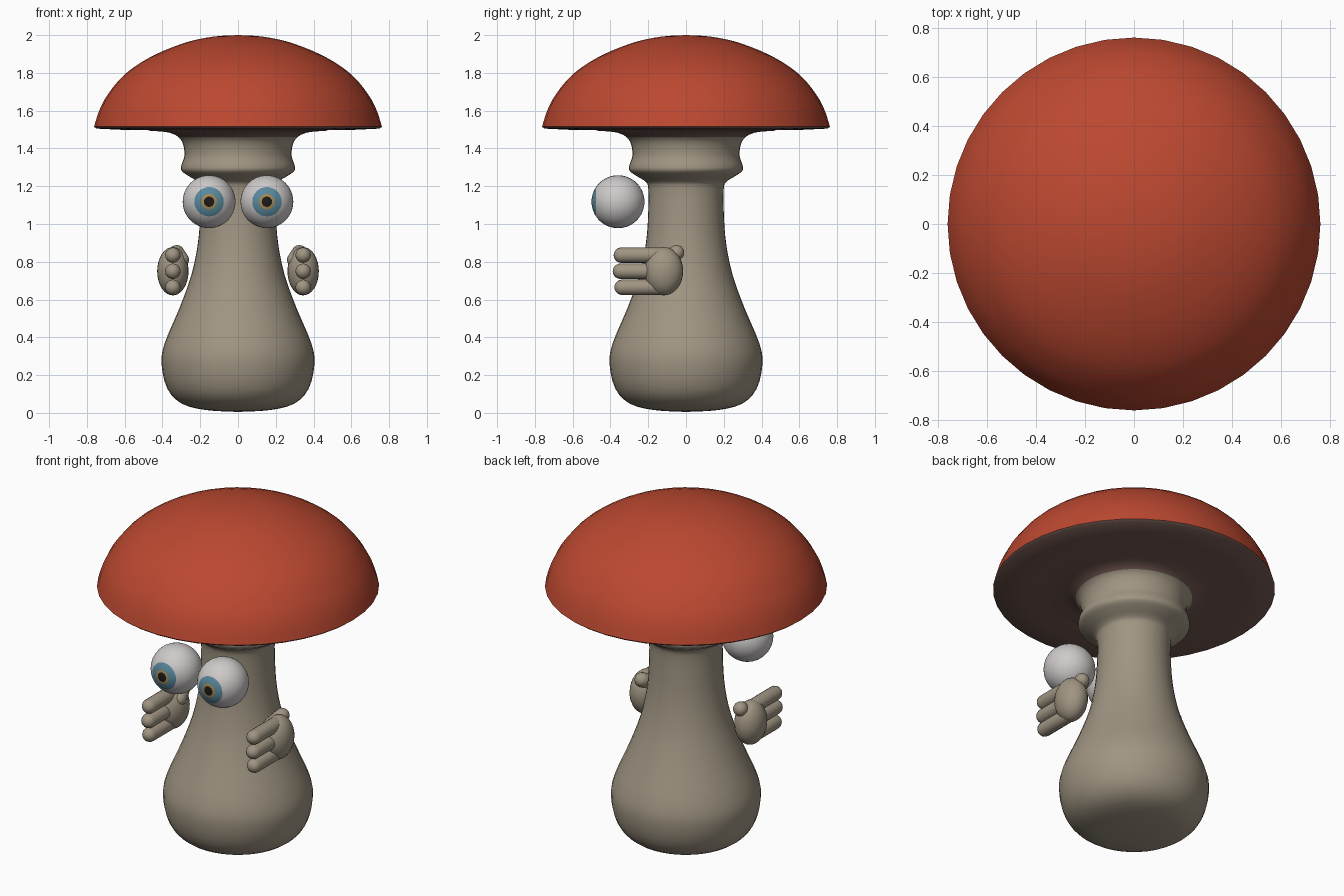
import bpy, bmesh
from math import cos, sin, pi, radians
from mathutils import Vector, Matrix

if "Cube" in bpy.data.objects:
    bpy.data.objects.remove(bpy.data.objects["Cube"])


def material(name, rgb):
    m = bpy.data.materials.new(name)
    m.diffuse_color = (*rgb, 1)
    m.use_nodes = True
    m.node_tree.nodes["Principled BSDF"].inputs["Base Color"].default_value = m.diffuse_color
    return m


RED = material("cap_red", (0.5, 0.065, 0.03))
GILL = material("gill_brown", (0.17, 0.10, 0.085))
FLESH = material("stem_beige", (0.35, 0.30, 0.225))
WHITE = material("eye_white", (0.62, 0.59, 0.59))
BLUE = material("iris_blue", (0.10, 0.25, 0.34))
GOLD = material("iris_gold", (0.40, 0.25, 0.08))
BLACK = material("pupil_black", (0.01, 0.01, 0.01))


def finish(bm, name, mats, angle=40):
    bmesh.ops.recalc_face_normals(bm, faces=bm.faces)
    me = bpy.data.meshes.new(name)
    bm.to_mesh(me)
    bm.free()
    for m in mats:
        me.materials.append(m)
    ob = bpy.data.objects.new(name, me)
    bpy.context.collection.objects.link(ob)
    bpy.ops.object.select_all(action='DESELECT')
    ob.select_set(True)
    bpy.context.view_layer.objects.active = ob
    bpy.ops.object.shade_smooth_by_angle(angle=radians(angle))
    return ob


def spline(pts, n=4):
    """Catmull-Rom smoothing of an (r, z) profile."""
    p = [Vector(q) for q in pts]
    p = [2 * p[0] - p[1]] + p + [2 * p[-1] - p[-2]]
    out = []
    for i in range(1, len(p) - 2):
        a, b, c, d = p[i - 1:i + 3]
        for k in range(n):
            t = k / n
            out.append(0.5 * (2 * b + (c - a) * t + (2 * a - 5 * b + 4 * c - d) * t * t
                              + (3 * b - a - 3 * c + d) * t ** 3))
    return out + [p[-2]]


def lathe(bm, profile, sides):
    verts = [bm.verts.new((max(r, 0), 0, z)) for r, z in profile]
    edges = [bm.edges.new(e) for e in zip(verts, verts[1:])]
    bmesh.ops.spin(bm, geom=verts + edges, cent=(0, 0, 0), axis=(0, 0, 1),
                   angle=2 * pi, steps=sides, use_duplicate=False)
    bmesh.ops.remove_doubles(bm, verts=bm.verts, dist=0.0005)


# Cap: smooth dome, sharp rim, nearly flat underside
dome = spline([(0, 2.0), (0.13, 1.992), (0.28, 1.96), (0.46, 1.886), (0.60, 1.792),
               (0.69, 1.685), (0.735, 1.60), (0.762, 1.515)], 3)
under = [Vector(q) for q in [(0.75, 1.505), (0.6, 1.498), (0.45, 1.496), (0.34, 1.496)]]
bm = bmesh.new()
lathe(bm, dome + under, 40)
for f in bm.faces:
    f.material_index = int(f.calc_center_median().z < 1.512)
finish(bm, "cap", [RED, GILL])

# Stem: bulbous foot, narrow neck, ring and dark flare under the cap
stem = spline([(0, 0.005), (0.17, 0.015), (0.30, 0.05), (0.375, 0.13), (0.405, 0.26),
               (0.388, 0.37), (0.31, 0.555), (0.247, 0.73), (0.212, 0.90), (0.20, 1.06),
               (0.20, 1.19), (0.215, 1.225), (0.255, 1.25), (0.297, 1.28), (0.30, 1.31),
               (0.284, 1.36), (0.29, 1.42), (0.315, 1.46), (0.37, 1.485), (0.47, 1.494)], 3)
bm = bmesh.new()
lathe(bm, stem, 40)
for f in bm.faces:
    f.material_index = int(f.calc_center_median().z > 1.455)
finish(bm, "stem", [FLESH, GILL], 60)


def eye(name, x):
    # sphere with its pole facing forward, coloured in rings around the pole
    bm = bmesh.new()
    bmesh.ops.create_uvsphere(bm, u_segments=32, v_segments=32, radius=0.14,
                              matrix=Matrix.Rotation(pi / 2, 4, 'X'))
    for f in bm.faces:
        c = f.calc_center_median()
        r = (c.x ** 2 + c.z ** 2) ** 0.5
        if c.y < 0:
            f.material_index = 3 if r < 0.026 else 2 if r < 0.040 else 1 if r < 0.076 else 0
    bmesh.ops.translate(bm, verts=bm.verts, vec=(x, -0.36, 1.118))
    finish(bm, name, [WHITE, BLUE, GOLD, BLACK])


def capsule(bm, a, b, r, sides=16, rings=5):
    a, b = Vector(a), Vector(b)
    length = (b - a).length
    prof = [(r * cos(t), r * sin(t)) for t in
            [-pi / 2 + pi / 2 * i / rings for i in range(rings + 1)]]
    prof += [(q, length - z) for q, z in reversed(prof)]
    part = bmesh.new()
    lathe(part, prof, sides)
    part.transform(Matrix.Translation(a)
                   @ (b - a).to_track_quat('Z', 'Y').to_matrix().to_4x4())
    tmp = bpy.data.meshes.new("tmp")
    part.to_mesh(tmp)
    part.free()
    bm.from_mesh(tmp)
    bpy.data.meshes.remove(tmp)


def hand(name, s):
    # egg-shaped palm, three forward fingers and a stubby thumb
    bm = bmesh.new()
    bmesh.ops.create_uvsphere(
        bm, u_segments=24, v_segments=16, radius=1,
        matrix=Matrix.Translation((s * 0.345, -0.117, 0.75))
        @ Matrix.Diagonal((0.083, 0.102, 0.128, 1)))
    for z, tip in ((0.835, -0.342), (0.75, -0.347), (0.665, -0.338)):
        capsule(bm, (s * 0.345, -0.12, z), (s * 0.345, tip, z), 0.041)
    capsule(bm, (s * 0.30, -0.125, 0.81), (s * 0.325, -0.05, 0.848), 0.041)
    finish(bm, name, [FLESH], 60)


for side, s in (("left", 1), ("right", -1)):
    eye(side + "_eye", s * 0.153)
    hand(side + "_hand", s)
